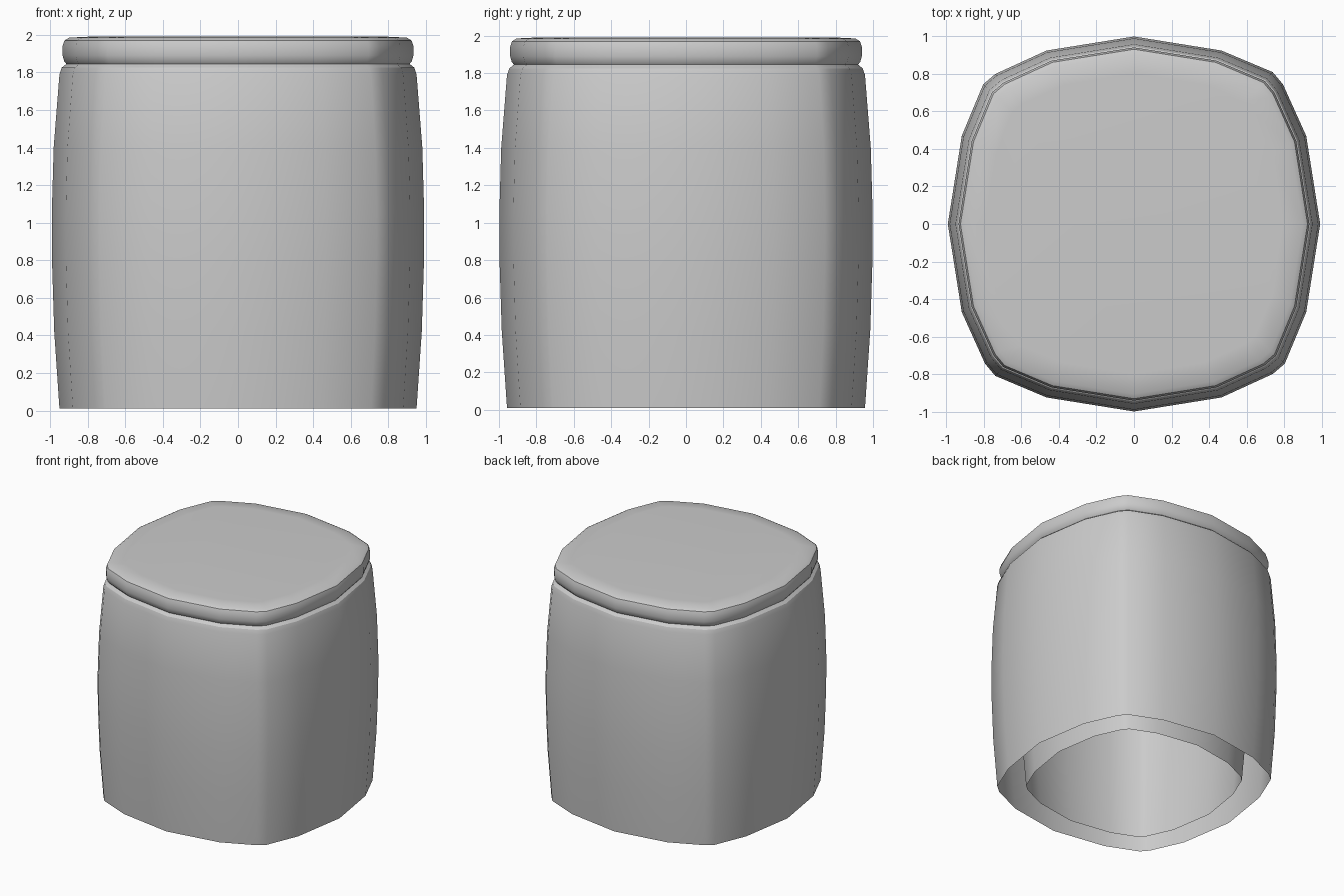
import bpy, bmesh

if "Cube" in bpy.data.objects:
    bpy.data.objects.remove(bpy.data.objects["Cube"])

# Rounded-square outline: one quadrant, rotated four times
QUAD = [(1.0, 0.0), (0.925, 0.47), (0.80, 0.745), (0.745, 0.81), (0.47, 0.925)]
OUTLINE = []
for k in range(4):
    for x, y in QUAD:
        for _ in range(k):
            x, y = -y, x
        OUTLINE.append((x * 0.993, y))


def shell(name, profile):
    """Loft the outline through (scale, z) rows; open below, capped on top."""
    bm = bmesh.new()
    rows = [[bm.verts.new((x * s, y * s, z)) for x, y in OUTLINE] for s, z in profile]
    n = len(OUTLINE)
    for a, b in zip(rows, rows[1:]):
        for i in range(n):
            j = (i + 1) % n
            bm.faces.new((a[i], a[j], b[j], b[i]))
    bm.faces.new(rows[-1])
    me = bpy.data.meshes.new(name)
    bm.to_mesh(me)
    bm.free()
    ob = bpy.data.objects.new(name, me)
    bpy.context.collection.objects.link(ob)
    bpy.ops.object.select_all(action='DESELECT')
    ob.select_set(True)
    bpy.context.view_layer.objects.active = ob
    bpy.ops.object.shade_smooth_by_angle()
    return ob


# Bulging outer wall with shoulder, neck groove and rounded lid
shell("outer_body", [
    (0.957, 0.01), (0.985, 0.42), (0.997, 0.80), (0.998, 1.05), (0.988, 1.40),
    (0.957, 1.79), (0.945, 1.825), (0.92, 1.845),
    (0.932, 1.86), (0.94, 1.89), (0.94, 1.94), (0.93, 1.97), (0.905, 1.985), (0.80, 1.99)])

# Nested inner wall, seen from below
shell("inner_liner", [
    (0.755, 0.01), (0.785, 0.42), (0.797, 0.80), (0.798, 1.05), (0.788, 1.40),
    (0.76, 1.74), (0.70, 1.79)])
